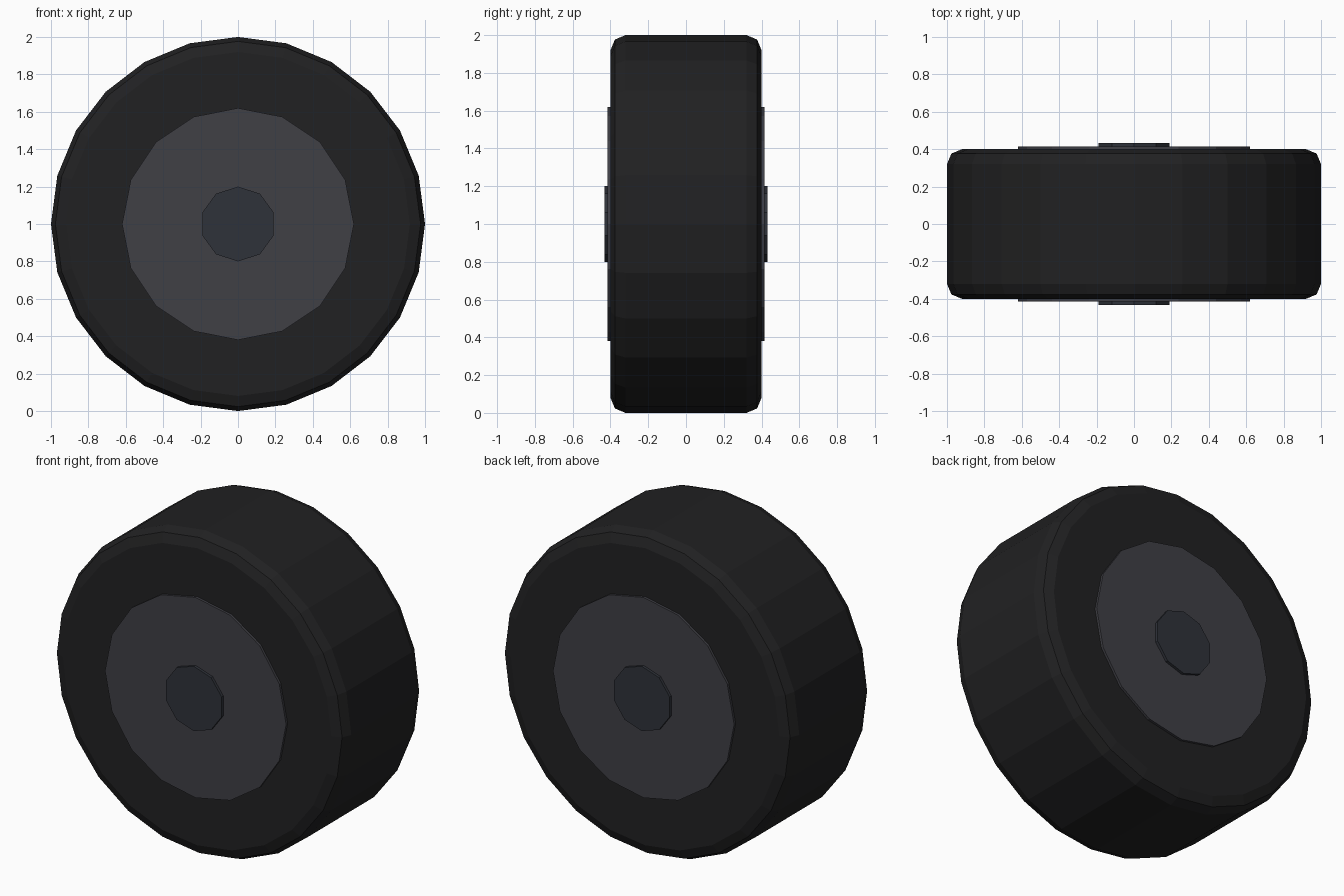
import bpy
from math import radians

if "Cube" in bpy.data.objects:
    bpy.data.objects.remove(bpy.data.objects["Cube"])


def material(name, rgb):
    m = bpy.data.materials.new(name)
    m.diffuse_color = (*rgb, 1)
    m.use_nodes = True
    m.node_tree.nodes["Principled BSDF"].inputs["Base Color"].default_value = m.diffuse_color
    return m


def disc(name, sides, radius, width, mat):
    # Cylinder lying along y, with a vertex at the top
    bpy.ops.mesh.primitive_cylinder_add(vertices=sides, radius=radius, depth=width,
                                        location=(0, 0, 1), rotation=(radians(90), 0, 0))
    ob = bpy.context.object
    ob.name = name
    ob.data.materials.append(mat)
    return ob


# Tyre with rounded shoulders
tyre = disc("tyre", 24, 1.0, 0.8, material("rubber", (0.015, 0.015, 0.016)))
bevel = tyre.modifiers.new("shoulders", 'BEVEL')
bevel.width = 0.08
bevel.segments = 2
bevel.limit_method = 'ANGLE'
bevel.angle_limit = radians(40)

# Wheel disc and centre cap, both showing on each side
disc("wheel_disc", 16, 0.62, 0.83, material("dark_metal", (0.05, 0.05, 0.06)))
disc("centre_cap", 10, 0.2, 0.864, material("cap_metal", (0.028, 0.032, 0.042)))
